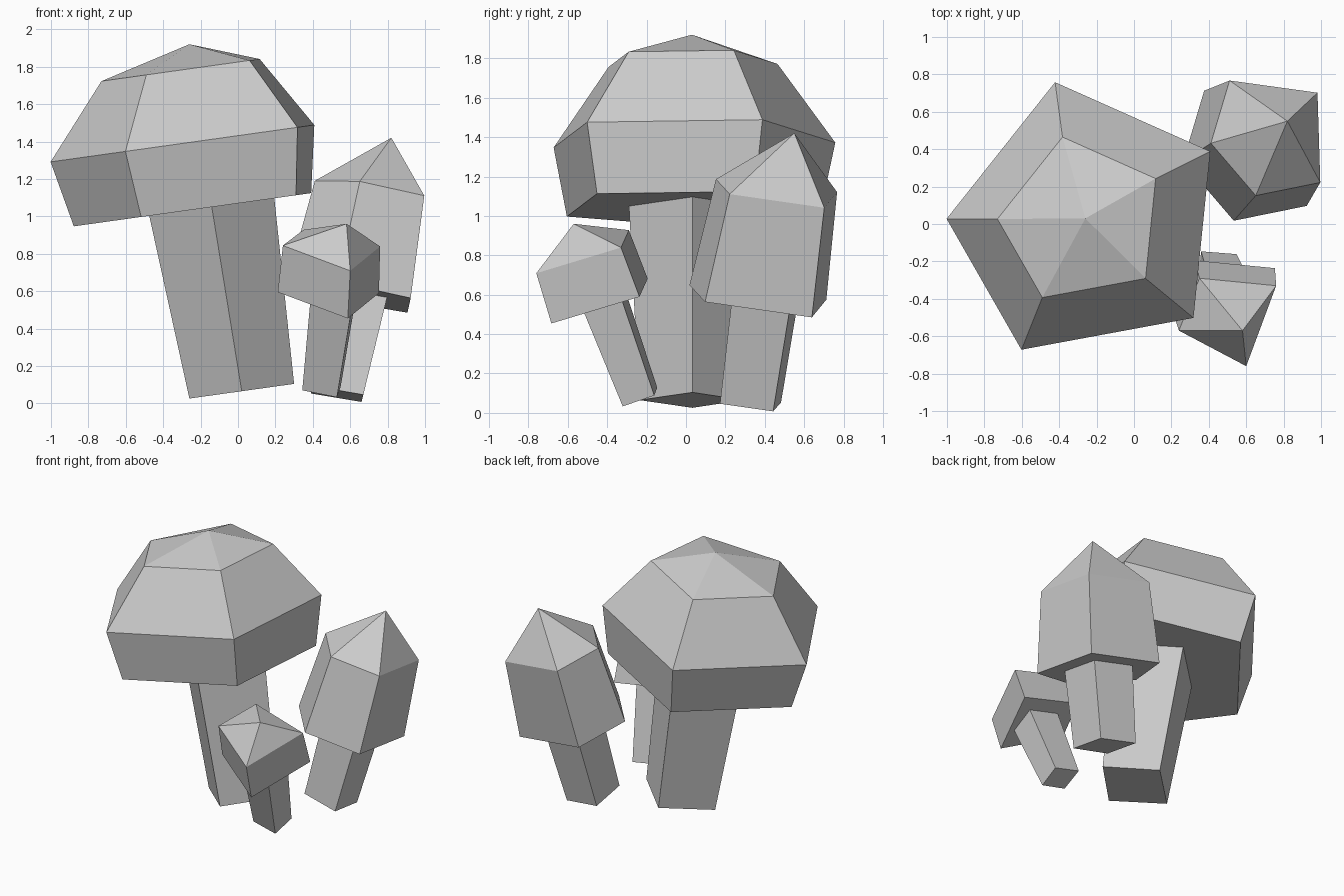
import bpy
import bmesh
from mathutils import Vector

start_cube = bpy.data.objects.get("Cube")
if start_cube:
    bpy.data.objects.remove(start_cube, do_unlink=True)

# One plain stone-grey colour for everything
grey = bpy.data.materials.new("plain_grey")
grey.use_nodes = True
colour = (0.6, 0.6, 0.6, 1)
grey.diffuse_color = colour
grey.node_tree.nodes["Principled BSDF"].inputs["Base Color"].default_value = colour


def loft(name, outline, tilt, stack):
    """Stack scaled copies of a plan outline on a tilted plane.

    Each stack entry is (centre, scale); a scale of zero makes a point.
    """
    bm = bmesh.new()
    points = [Vector(p) for p in outline]
    middle = sum(points, Vector((0, 0))) / len(points)
    tilt = Vector(tilt)
    rings = []
    for centre, scale in stack:
        centre = Vector(centre)
        if scale == 0:
            rings.append([bm.verts.new(centre)])
            continue
        ring = []
        for p in points:
            d = (p - middle) * scale
            ring.append(bm.verts.new(centre + Vector((d.x, d.y, d.dot(tilt)))))
        rings.append(ring)

    count = len(points)
    for low, high in zip(rings, rings[1:]):
        for i in range(count):
            j = (i + 1) % count
            if len(high) == 1:
                bm.faces.new((low[i], low[j], high[0]))
            else:
                bm.faces.new((low[i], low[j], high[j], high[i]))
    bm.faces.new(list(reversed(rings[0])))
    if len(rings[-1]) > 1:
        bm.faces.new(rings[-1])
    bmesh.ops.recalc_face_normals(bm, faces=bm.faces)

    mesh = bpy.data.meshes.new(name)
    bm.to_mesh(mesh)
    bm.free()
    mesh.materials.append(grey)
    obj = bpy.data.objects.new(name, mesh)
    bpy.context.collection.objects.link(obj)
    return obj


# Large mushroom: five-sided domed cap on a square stem
large_tilt = (0.14, 0)
loft("large_cap",
     [(-1, 0.03), (-0.6, -0.67), (0.32, -0.5), (0.41, 0.39), (-0.42, 0.76)],
     large_tilt,
     [((-0.21, 0, 1.04), 0.9),
      ((-0.26, 0, 1.395), 1),
      ((-0.285, 0.01, 1.785), 0.6),
      ((-0.26, 0.03, 1.92), 0)])
loft("large_stem",
     [(-0.26, 0.03), (0.02, -0.24), (0.3, 0.03), (0.02, 0.29)],
     large_tilt,
     [((0.02, 0.03, 0.065), 1), ((-0.145, 0.03, 1.08), 1.2)])

# Medium mushroom: tall five-sided pointed cap
medium_tilt = (-0.19, -0.15)
loft("medium_cap",
     [(0.41, 0.43), (0.65, 0.15), (0.995, 0.22), (0.98, 0.7), (0.51, 0.765)],
     medium_tilt,
     [((0.6, 0.36, 0.585), 1.13),
      ((0.71, 0.455, 1.13), 1),
      ((0.82, 0.55, 1.42), 0)])
loft("medium_stem",
     [(0.4, 0.2), (0.67, 0.17), (0.66, 0.44), (0.39, 0.48)],
     medium_tilt,
     [((0.53, 0.325, 0.05), 1), ((0.655, 0.405, 0.62), 1.1)])

# Small mushroom: four-sided cap leaning forward
small_tilt = (-0.18, 0.37)
loft("small_cap",
     [(0.24, -0.57), (0.6, -0.76), (0.76, -0.33), (0.35, -0.29)],
     small_tilt,
     [((0.47, -0.4, 0.58), 1.04),
      ((0.4875, -0.4875, 0.83), 1),
      ((0.58, -0.57, 0.96), 0)])
loft("small_stem",
     [(0.345, -0.31), (0.53, -0.32), (0.55, -0.16), (0.36, -0.145)],
     small_tilt,
     [((0.445, -0.235, 0.08), 1), ((0.51, -0.42, 0.58), 1.2)])
